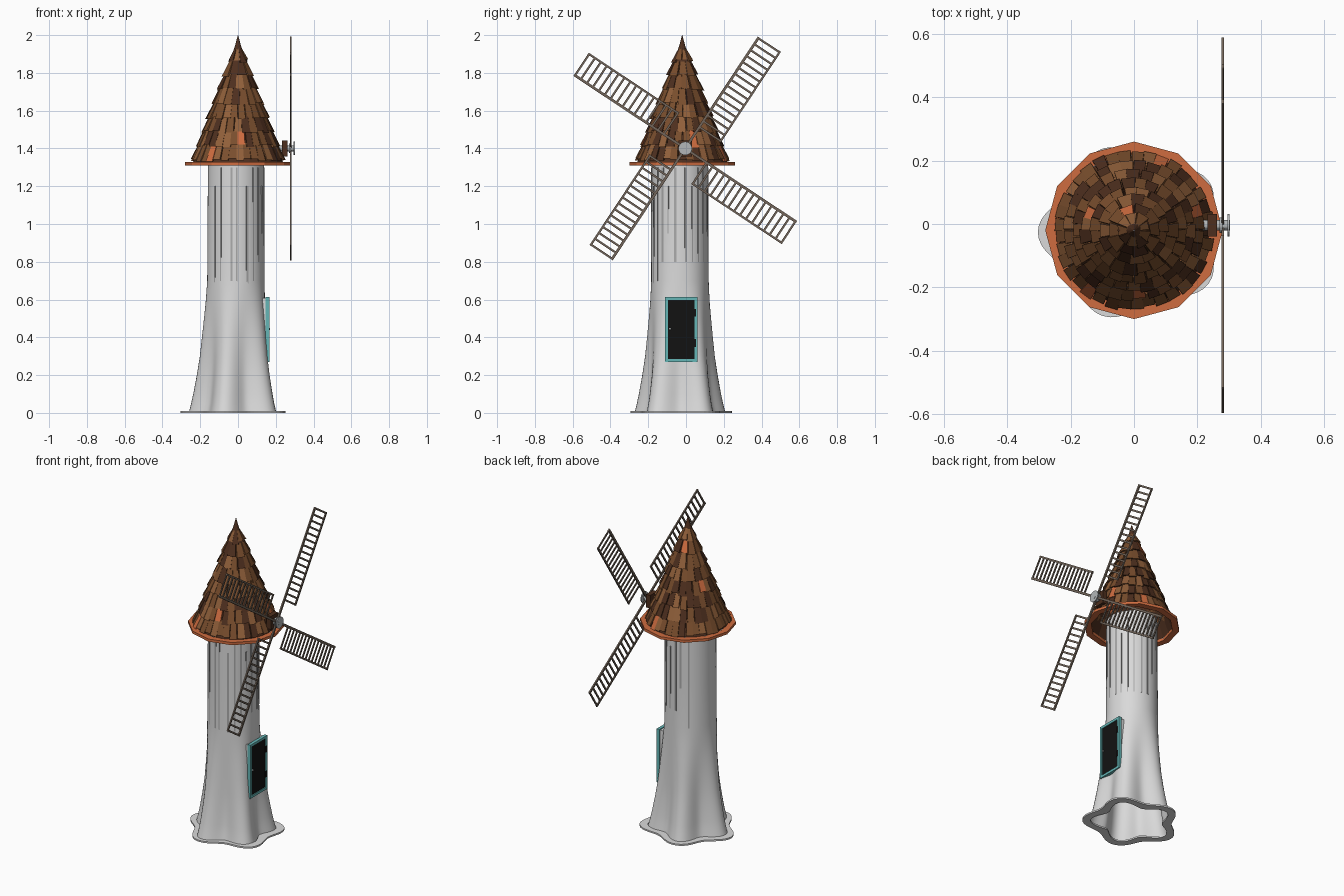
import bpy, bmesh, math, random
from mathutils import Matrix, Vector

random.seed(4)
if "Cube" in bpy.data.objects:
    bpy.data.objects.remove(bpy.data.objects["Cube"])


def material(name, r, g, b):
    m = bpy.data.materials.new(name)
    m.use_nodes = True
    m.diffuse_color = (r, g, b, 1)
    m.node_tree.nodes["Principled BSDF"].inputs["Base Color"].default_value = (r, g, b, 1)
    return m


plaster = material("pale plaster", 0.7, 0.7, 0.7)
groove_grey = material("groove grey", 0.4, 0.4, 0.4)
orange = material("orange wood", 0.62, 0.15, 0.05)
brown = material("brown shingle", 0.19, 0.075, 0.026)
dark = material("dark shingle", 0.075, 0.028, 0.013)
tan = material("tan shingle", 0.28, 0.115, 0.042)
sail_wood = material("weathered wood", 0.17, 0.13, 0.1)
metal = material("grey metal", 0.45, 0.47, 0.48)
teal = material("teal paint", 0.13, 0.47, 0.47)
black = material("black door", 0.006, 0.006, 0.006)


def finish(name, bm, *mats, smooth=False):
    bmesh.ops.recalc_face_normals(bm, faces=bm.faces)
    me = bpy.data.meshes.new(name)
    bm.to_mesh(me)
    bm.free()
    for m in mats:
        me.materials.append(m)
    ob = bpy.data.objects.new(name, me)
    bpy.context.collection.objects.link(ob)
    if smooth:
        me.shade_smooth()
    return ob


def add_box(bm, centre, size, matrix=Matrix()):
    m = matrix @ Matrix.Translation(centre) @ Matrix.Diagonal((*size, 1))
    return bmesh.ops.create_cube(bm, size=1, matrix=m)["verts"]


def box(name, centre, size, mat):
    bm = bmesh.new()
    add_box(bm, centre, size)
    return finish(name, bm, mat)


def loft(bm, rings, closed=False):
    # Skin a list of equal point rings
    loops = [[bm.verts.new(p) for p in ring] for ring in rings]
    pairs = list(zip(loops, loops[1:])) + ([(loops[-1], loops[0])] if closed else [])
    for a, b in pairs:
        for i in range(len(a)):
            j = (i + 1) % len(a)
            bm.faces.new((a[i], a[j], b[j], b[i]))


def ring(cx, cy, z, r, lobe=0, n=80, stretch=1):
    # Circle with five soft lobes, one pointing to -x
    pts = []
    for i in range(n):
        t = 2 * math.pi * i / n
        rad = r - lobe * math.cos(5 * t)
        pts.append((cx + stretch * rad * math.cos(t), cy + rad * math.sin(t), z))
    return pts


# Tower wall: round shaft flaring into a lobed foot
TX, TY = -0.011, -0.032
bm = bmesh.new()
loft(bm, [ring(TX, TY, z, r, l) for z, r, l in [
    (0.0, 0.218, 0.032), (0.05, 0.206, 0.031), (0.1, 0.197, 0.029), (0.2, 0.183, 0.024),
    (0.3, 0.173, 0.018), (0.4, 0.167, 0.013), (0.5, 0.161, 0.008), (0.6, 0.156, 0.003),
    (0.7, 0.152, 0), (1.0, 0.15, 0), (1.35, 0.148, 0)]])
finish("tower_wall", bm, plaster, smooth=True)

# Flat lobed foot flange, open in the middle
bm = bmesh.new()
loft(bm, [ring(-0.006, -0.026, z, r, l, stretch=1.07) for z, r, l in [
    (0, 0.2, 0.032), (0, 0.25, 0.028), (0.01, 0.25, 0.028), (0.01, 0.2, 0.032)]], closed=True)
finish("foot_flange", bm, plaster)

# Narrow vertical grooves around the shaft
bm = bmesh.new()
for i in range(17):
    ang = math.radians(-135 + i * 16 + random.uniform(-5, 5))
    low = random.choice((0.68, 0.68, 0.8, 0.95))
    high = random.choice((1.3, 1.3, 1.2))
    add_box(bm, (0.149, 0, (low + high) / 2), (0.006, random.uniform(0.004, 0.014), high - low),
            Matrix.Translation((TX, TY, 0)) @ Matrix.Rotation(ang, 4, "Z"))
finish("shaft_grooves", bm, groove_grey)

# Roof: eave ring and under-cone
RX, RY = 0.0, -0.02
bm = bmesh.new()
loft(bm, [ring(RX, RY, z, r, n=12) for z, r in
          [(1.31, 0.24), (1.31, 0.28), (1.327, 0.28), (1.327, 0.24)]], closed=True)
finish("eave_ring", bm, orange)

EAVE, PEAK, SPREAD = 1.327, 1.96, 0.238


def roof_radius(z):
    return SPREAD * (PEAK - z) / (PEAK - EAVE)


bm = bmesh.new()
loft(bm, [ring(RX, RY, z, roof_radius(z), n=24) for z in (EAVE, 1.93)])
finish("roof_cone", bm, dark)

# Shingles: overlapping rows of tapered boards in mixed browns
bm = bmesh.new()
rows = 8
step = 0.075
for row in range(rows):
    z_row = EAVE + 0.008 + row * step
    count = max(9, round(2 * math.pi * roof_radius(z_row) / 0.04))
    for k in range(count):
        ang = 2 * math.pi * (k + 0.5 * (row % 2) + random.uniform(-0.1, 0.1)) / count
        spin = Matrix.Translation((RX, RY, 0)) @ Matrix.Rotation(ang, 4, "Z")
        low = z_row + random.uniform(-0.006, 0.012)
        high = min(z_row + step * 1.25, PEAK - 0.02)
        lift = random.uniform(0.012, 0.021)
        loops = []
        for z, out in ((low, lift), (high, 0.006)):
            r = roof_radius(z)
            half = math.pi * (r + out) / count * random.uniform(0.88, 1.04)
            loops.append([bm.verts.new(spin @ Vector(p)) for p in (
                (r + out - 0.009, -half, z), (r + out, -half, z),
                (r + out, half, z), (r + out - 0.009, half, z))])
        a, b = loops
        faces = [bm.faces.new(a), bm.faces.new(b)]
        for i in range(4):
            j = (i + 1) % 4
            faces.append(bm.faces.new((a[i], a[j], b[j], b[i])))
        shade = random.choices((0, 1, 2, 3), (10, 6, 5, 1))[0]
        for f in faces:
            f.material_index = shade
finish("roof_shingles", bm, brown, dark, tan, orange)

# Pointed roof cap
bm = bmesh.new()
loft(bm, [ring(RX, RY, z, r, n=12) for z, r in
          [(1.86, 0.052), (1.9, 0.03), (1.95, 0.014), (2.0, 0.001)]])
finish("roof_cap", bm, dark)

# Sails: four ladder-like lattices turned about the hub
HUB = Vector((0.28, -0.004, 1.4))
LENGTH, WIDTH, START, RUNGS = 0.706, 0.135, 0.13, 16
bm = bmesh.new()
for q in range(4):
    turn = Matrix.Translation(HUB) @ Matrix.Rotation(math.radians(56.5 + 90 * q), 4, "X")
    add_box(bm, (0, LENGTH / 2, 0), (0.009, LENGTH, 0.014), turn)
    add_box(bm, (0, (LENGTH + START) / 2, -WIDTH), (0.008, LENGTH - START, 0.011), turn)
    for k in range(RUNGS):
        u = START + 0.006 + (LENGTH - START - 0.012) * k / (RUNGS - 1)
        add_box(bm, (0, u, -WIDTH / 2), (0.006, 0.011, WIDTH), turn)
finish("sails", bm, sail_wood)


def rod(name, x0, x1, r, mat, n=20):
    bm = bmesh.new()
    m = Matrix.Translation(((x0 + x1) / 2, HUB.y, HUB.z)) @ Matrix.Rotation(math.pi / 2, 4, "Y")
    bmesh.ops.create_cone(bm, cap_ends=True, segments=n, radius1=r, radius2=r,
                          depth=x1 - x0, matrix=m)
    finish(name, bm, mat)


# Hub, axle and bearing block
rod("axle", 0.2, 0.303, 0.016, metal)
rod("hub_plate", 0.295, 0.302, 0.036, metal)
rod("hub_collar", 0.27, 0.28, 0.025, metal)
box("bearing_block", (0.247, HUB.y, 1.4), (0.03, 0.07, 0.085), dark)

# Door: wall surround, teal frame, black leaf, hinges and knob
DY, DZ, DW, DH = -0.025, 0.442, 0.172, 0.345
box("door_surround", (0.113, DY, DZ), (0.074, DW - 0.012, DH - 0.012), plaster)
bm = bmesh.new()
for s in (-1, 1):
    add_box(bm, (0.156, DY + s * (DW / 2 - 0.008), DZ), (0.02, 0.016, DH))
    add_box(bm, (0.156, DY, DZ + s * (DH / 2 - 0.008)), (0.02, DW - 0.032, 0.016))
finish("door_frame", bm, teal)
box("door_leaf", (0.154, DY, DZ), (0.014, DW - 0.03, DH - 0.03), black)
for i, z in enumerate((0.37, 0.53)):
    box("hinge_%d" % (i + 1), (0.163, DY + 0.072, z), (0.01, 0.014, 0.04), black)
bm = bmesh.new()
bmesh.ops.create_uvsphere(bm, u_segments=10, v_segments=6, radius=0.006,
                          matrix=Matrix.Translation((0.165, DY - 0.06, 0.445)))
finish("door_knob", bm, metal, smooth=True)
